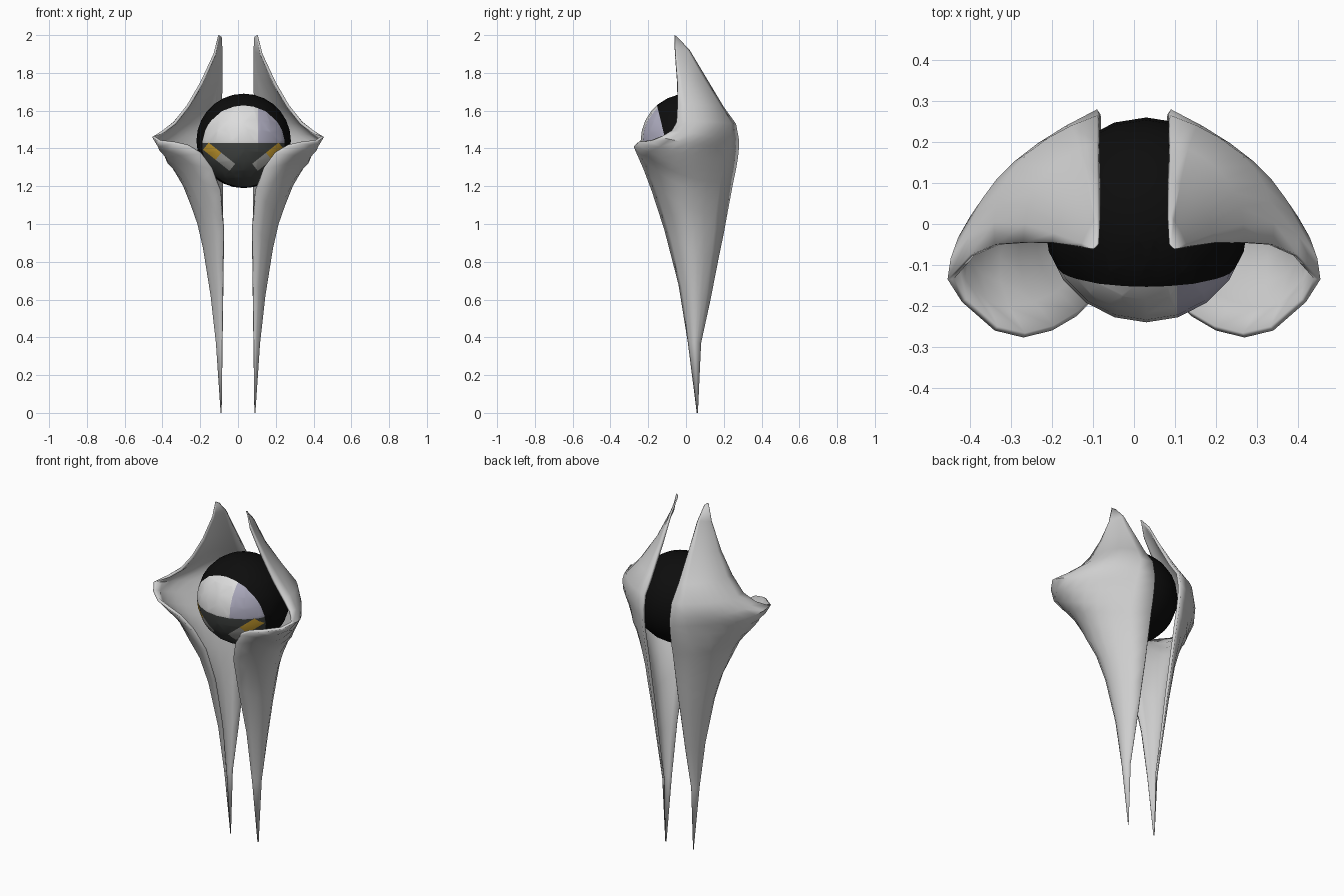
import bpy, bmesh, math
from mathutils import Vector

if "Cube" in bpy.data.objects:
    bpy.data.objects.remove(bpy.data.objects["Cube"])


def material(name, rgb):
    m = bpy.data.materials.new(name)
    m.diffuse_color = (*rgb, 1)
    m.use_nodes = True
    m.node_tree.nodes["Principled BSDF"].inputs["Base Color"].default_value = m.diffuse_color
    return m


def add_object(name, bm, mats):
    me = bpy.data.meshes.new(name)
    bm.to_mesh(me)
    bm.free()
    ob = bpy.data.objects.new(name, me)
    bpy.context.collection.objects.link(ob)
    for m in mats:
        me.materials.append(m)
    bpy.context.view_layer.objects.active = ob
    ob.select_set(True)
    bpy.ops.object.shade_smooth_by_angle(angle=math.radians(45))
    ob.select_set(False)
    return ob


shell_mat = material("shell_grey", (0.62, 0.62, 0.62))
ball_mats = [material("black", (0.004, 0.004, 0.004)),
             material("white", (0.72, 0.72, 0.72)),
             material("lavender", (0.42, 0.41, 0.52)),
             material("dark_grey", (0.055, 0.06, 0.057)),
             material("gold", (0.62, 0.36, 0.03)),
             material("silver", (0.42, 0.42, 0.40))]

# Shell ribs, top to bottom: back edge (y, z), middle (x, y, z), front rim (x, y, z)
BACK_X = 0.09
RIBS = [
    (-0.045, 1.99, 0.095, -0.053, 1.995, 0.105, -0.06, 2.0),
    (0.02, 1.92, 0.115, -0.02, 1.91, 0.13, -0.055, 1.9),
    (0.11, 1.77, 0.165, 0.04, 1.76, 0.20, -0.045, 1.75),
    (0.2, 1.62, 0.225, 0.11, 1.63, 0.27, -0.045, 1.63),
    (0.265, 1.53, 0.29, 0.14, 1.54, 0.34, -0.05, 1.54),
    (0.28, 1.45, 0.335, 0.11, 1.47, 0.40, -0.075, 1.495),
    (0.28, 1.40, 0.36, 0.07, 1.42, 0.455, -0.135, 1.46),
    (0.275, 1.35, 0.36, 0.03, 1.36, 0.42, -0.19, 1.435),
    (0.265, 1.29, 0.35, 0.0, 1.30, 0.34, -0.26, 1.425),
    (0.25, 1.22, 0.325, -0.02, 1.26, 0.27, -0.277, 1.41),
    (0.235, 1.14, 0.29, -0.02, 1.20, 0.20, -0.26, 1.37),
    (0.22, 1.06, 0.25, -0.02, 1.10, 0.14, -0.225, 1.29),
    (0.2, 0.95, 0.215, 0.0, 1.0, 0.095, -0.18, 1.17),
    (0.175, 0.83, 0.185, 0.02, 0.87, 0.08, -0.115, 0.97),
    (0.13, 0.6, 0.145, 0.04, 0.62, 0.083, -0.04, 0.68),
    (0.08, 0.37, 0.117, 0.045, 0.37, 0.085, 0.01, 0.37),
    (0.063, 0.0, 0.092, 0.06, 0.0, 0.087, 0.057, 0.0),
]
COLS = 8
bm = bmesh.new()
grid = []
for by, bz, mx, my, mz, rx, ry, rz in RIBS:
    b, m, r = Vector((BACK_X, by, bz)), Vector((mx, my, mz)), Vector((rx, ry, rz))
    c = 2 * m - (b + r) / 2          # curve passes through the middle point
    ts = [j / COLS for j in range(COLS + 1)]
    grid.append([bm.verts.new(b * (1 - t) ** 2 + c * 2 * t * (1 - t) + r * t * t) for t in ts])
for up, low in zip(grid, grid[1:]):
    for j in range(COLS):
        bm.faces.new((up[j], up[j + 1], low[j + 1], low[j]))
shell = add_object("side_shells", bm, [shell_mat])

# Wall thickness fades towards both pointed ends
group = shell.vertex_groups.new(name="wall")
for v in shell.data.vertices:
    z = v.co.z
    group.add([v.index], max(0.05, min(1, z / 0.9, (2.06 - z) / 0.2)), 'REPLACE')
solid = shell.modifiers.new("wall", 'SOLIDIFY')
solid.thickness = 0.016
solid.offset = -1
solid.vertex_group = "wall"
shell.modifiers.new("mirror", 'MIRROR').use_mirror_merge = False

# Ball with its front face cut into coloured panels
CX, CY, CZ, R = 0.03, 0.01, 1.44, 0.25
FACE_N = Vector((0, 1, 0.243)).normalized()
FACE_P = Vector((0, -0.11, 1.45))
A = Vector((0.20, 0, 1.412))         # stripe ends, x measured from the ball centre
B = Vector((0.06, 0, 1.30))
along = (B - A).normalized()
across = Vector((along.z, 0, -along.x))
HALF, LENGTH, SPLIT = 0.024, (B - A).length, 0.085

bm = bmesh.new()
bmesh.ops.create_uvsphere(bm, u_segments=20, v_segments=14, radius=R)
bmesh.ops.translate(bm, verts=bm.verts, vec=(CX, CY, CZ))


def cut(point, normal):
    # cut only the front half
    faces = [f for f in bm.faces if f.calc_center_median().y < 0.0]
    geom = set(faces)
    for f in faces:
        geom.update(f.edges)
        geom.update(f.verts)
    bmesh.ops.bisect_plane(bm, geom=list(geom), dist=1e-5, plane_co=point, plane_no=normal)


cut(FACE_P, FACE_N)
cut(Vector((0.105, 0, 0)), Vector((1, 0, 0)))
cut(Vector((0, 0, 1.43)), Vector((0, 0, 1)))
for s in (1, -1):
    flip = lambda v: Vector((s * v.x, v.y, v.z))
    place = lambda p: flip(p) + Vector((CX, 0, 0))
    for d in (-HALF, HALF):
        cut(place(A + across * d), flip(across))
    for d in (0, SPLIT, LENGTH):
        cut(place(A + along * d), flip(along))

for f in bm.faces:
    p = f.calc_center_median()
    q = Vector((abs(p.x - CX), 0, p.z)) - A
    u, w = q.dot(along), q.dot(across)
    if (p - FACE_P).dot(FACE_N) > 0:
        f.material_index = 0
    elif abs(w) < HALF and 0 < u < LENGTH:
        f.material_index = 4 if u < SPLIT else 5
    elif p.z < 1.43:
        f.material_index = 3
    else:
        f.material_index = 2 if p.x > 0.105 else 1
add_object("ball", bm, ball_mats)
